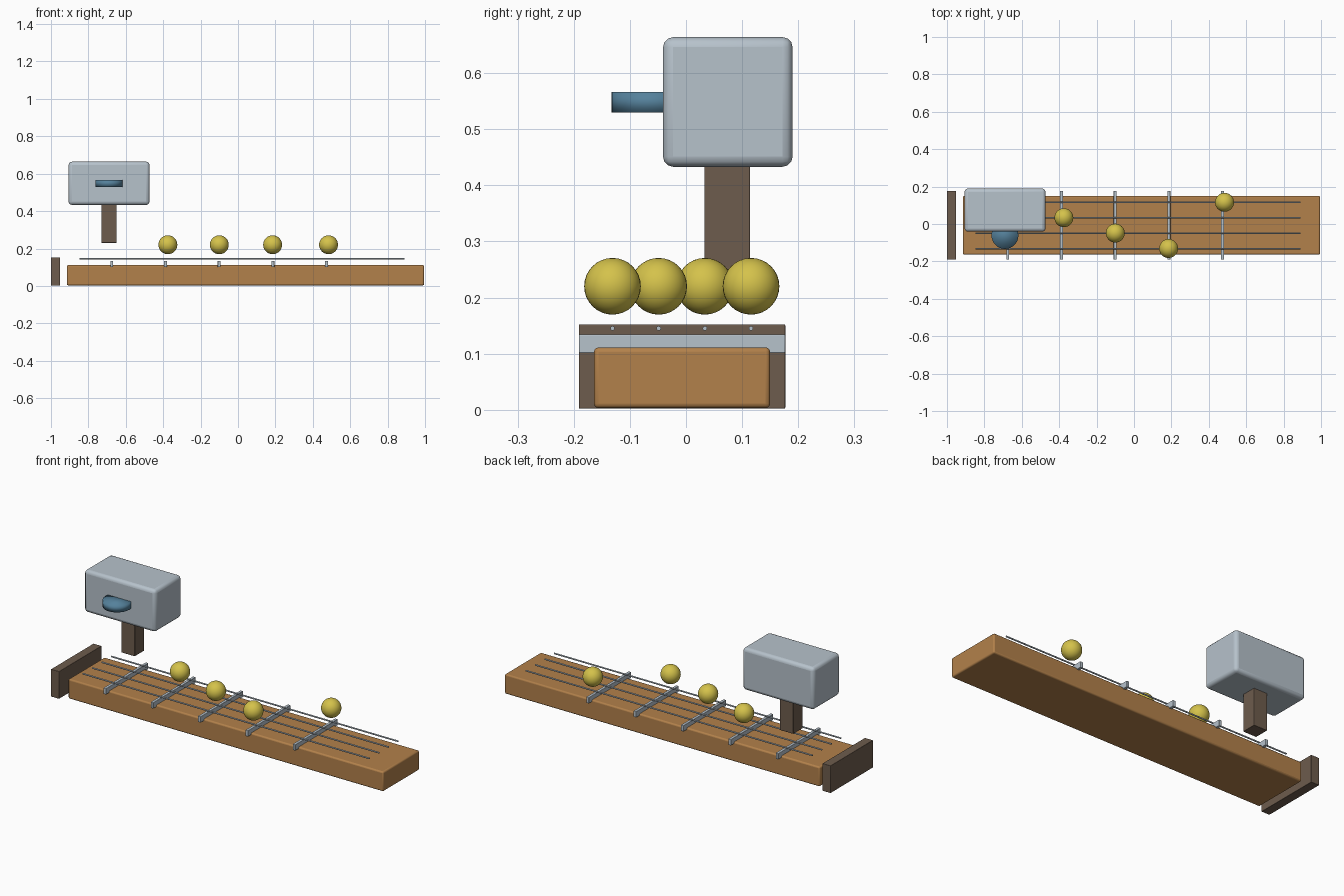
import bpy
from math import radians

if "Cube" in bpy.data.objects:
    bpy.data.objects.remove(bpy.data.objects["Cube"])


def material(name, rgb):
    m = bpy.data.materials.new(name)
    m.diffuse_color = (*rgb, 1)
    m.use_nodes = True
    m.node_tree.nodes["Principled BSDF"].inputs["Base Color"].default_value = m.diffuse_color
    return m


WOOD = material("warm wood", (0.45, 0.22, 0.07))
DARK = material("dark wood", (0.155, 0.107, 0.074))
GREY = material("pale grey", (0.47, 0.54, 0.60))
GOLD = material("gold", (0.66, 0.54, 0.07))
BLUE = material("blue", (0.09, 0.22, 0.33))


def finish(name, mat):
    ob = bpy.context.object
    ob.name = name
    ob.data.materials.append(mat)
    return ob


def box(name, mat, x, y, z, bevel=0):
    """Box from (min, max) ranges, optionally with rounded edges."""
    r = (x, y, z)
    bpy.ops.mesh.primitive_cube_add(size=1, location=[(a + b) / 2 for a, b in r])
    ob = finish(name, mat)
    ob.scale = [b - a for a, b in r]
    bpy.ops.object.transform_apply(location=False, rotation=False, scale=True)
    if bevel:
        mod = ob.modifiers.new("rounded edges", 'BEVEL')
        mod.width, mod.segments = bevel, 3
        bpy.ops.object.shade_smooth_by_angle(angle=radians(40))
    return ob


# Fretboard and end nut
box("board", WOOD, (-0.915, 0.995), (-0.164, 0.150), (0.003, 0.111), 0.008)
box("nut", DARK, (-1.0, -0.951), (-0.191, 0.177), (0.002, 0.152), 0.002)

# Frets
for i in range(5):
    x = -0.675 + 0.287 * i
    box(f"fret_{i + 1}", GREY, (x - 0.008, x + 0.008), (-0.191, 0.177), (0.101, 0.134), 0.002)

# Strings
STRING_Y = [-0.131 + 0.0823 * i for i in range(4)]
for i, y in enumerate(STRING_Y):
    bpy.ops.mesh.primitive_cylinder_add(vertices=12, radius=0.004, depth=1.738,
                                        location=(0.021, y, 0.145), rotation=(0, radians(90), 0))
    finish(f"string_{i + 1}", GREY)
    bpy.ops.object.shade_smooth_by_angle(angle=radians(40))

# Balls floating above the strings
for i, (x, s) in enumerate([(-0.375, 2), (-0.10, 1), (0.185, 0), (0.484, 3)]):
    bpy.ops.mesh.primitive_uv_sphere_add(segments=32, ring_count=16, radius=0.0505,
                                         location=(x, STRING_Y[s], 0.22))
    finish(f"ball_{i + 1}", GOLD)
    bpy.ops.object.shade_smooth()

# Head, its post and the disc in its face
box("head", GREY, (-0.906, -0.473), (-0.041, 0.190), (0.433, 0.664), 0.018)
box("post", DARK, (-0.73, -0.649), (0.033, 0.114), (0.23, 0.44), 0.002)
bpy.ops.mesh.primitive_cylinder_add(vertices=32, radius=0.072, depth=0.037,
                                    location=(-0.69, -0.061, 0.548))
finish("disc", BLUE)
bpy.ops.object.shade_smooth()
